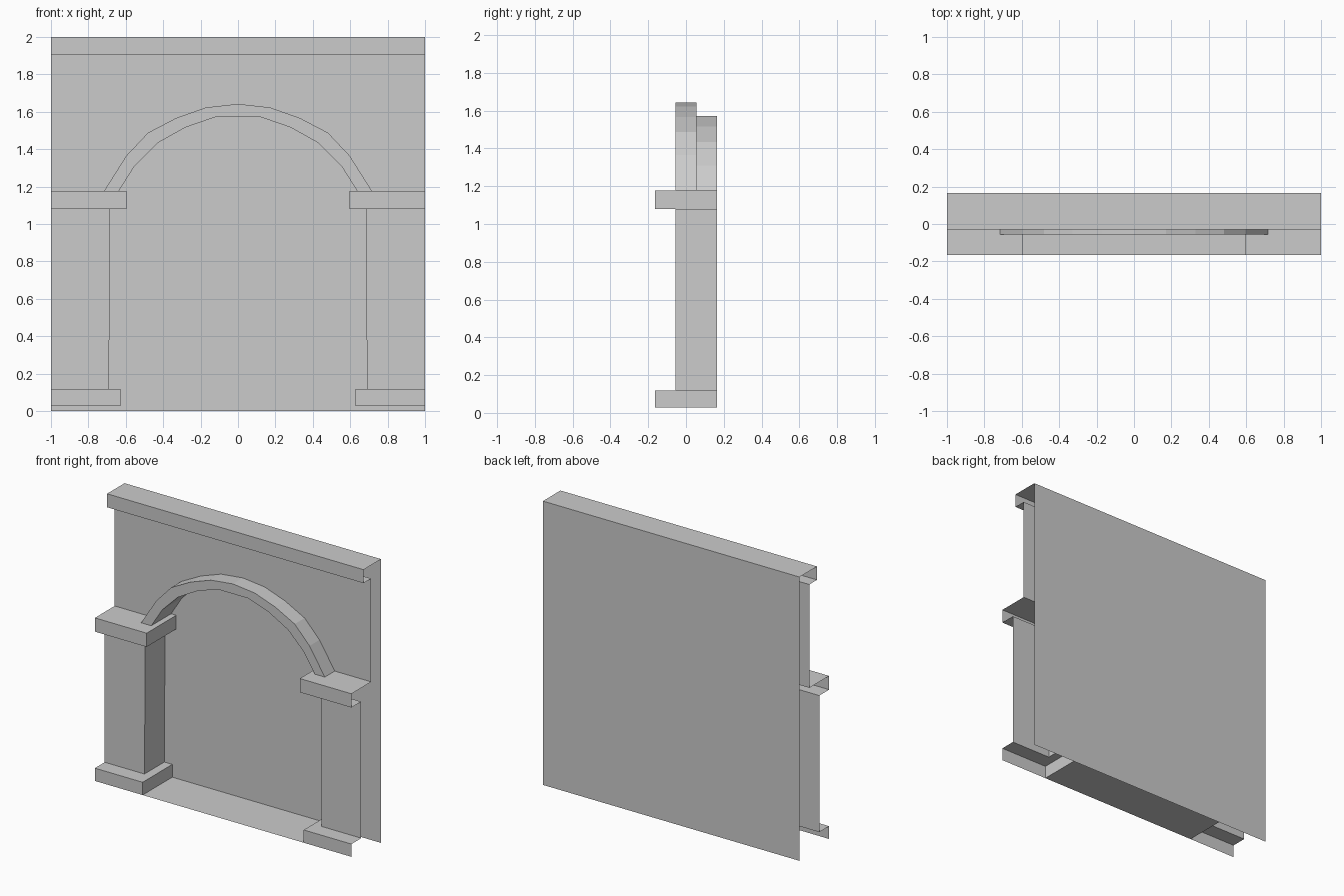
import bpy, bmesh
from mathutils import Vector

if "Cube" in bpy.data.objects:
    bpy.data.objects.remove(bpy.data.objects["Cube"])

FRONT, BACK, UP, DOWN, INWARD = (Vector(v) for v in
    ((0, -1, 0), (0, 1, 0), (0, 0, 1), (0, 0, -1), (-1, 0, 0)))
REAR_Y, WALL_Y, PIER_Y, LEDGE_Y, CORNICE_Y = 0.165, 0.055, -0.056, -0.165, -0.03
SPRING, CORNICE_Z = 1.177, 1.905


def shell(name, polys):
    """Open sheet for the right half from (points, facing) pairs, mirrored in x."""
    bm = bmesh.new()
    for pts, facing in polys:
        f = bm.faces.new([bm.verts.new(p) for p in pts])
        f.normal_update()
        if f.normal.dot(facing) < 0:
            f.normal_flip()
    bmesh.ops.remove_doubles(bm, verts=bm.verts, dist=1e-4)
    me = bpy.data.meshes.new(name)
    bm.to_mesh(me)
    bm.free()
    ob = bpy.data.objects.new(name, me)
    bpy.context.collection.objects.link(ob)
    mod = ob.modifiers.new("Mirror", 'MIRROR')
    mod.use_clip = True
    return ob


def strip(a, b, facing):
    """Quads between two matching rows of points."""
    return [((a[i], a[i + 1], b[i + 1], b[i]), facing) for i in range(len(a) - 1)]


def at_y(row, y):
    return [(x, y, z) for x, z in row]


def at_z(row, z):
    return [(x, y, z) for x, y in row]


def rect_y(x0, x1, z0, z1, y):
    return [(x0, y, z0), (x1, y, z0), (x1, y, z1), (x0, y, z1)]


def rect_z(x0, x1, y0, y1, z):
    return [(x0, y0, z), (x1, y0, z), (x1, y1, z), (x0, y1, z)]


def ledge(x, z0, z1):
    """Front face and inner return of a projecting block."""
    return [(rect_y(x, 1, z0, z1, LEDGE_Y), FRONT),
            ([(x, LEDGE_Y, z0), (x, REAR_Y, z0), (x, REAR_Y, z1), (x, LEDGE_Y, z1)], INWARD)]


def around_pier(x, pier_x):
    """Plan of a ledge wrapping round the pier."""
    return [(1, LEDGE_Y), (x, LEDGE_Y), (x, REAR_Y), (pier_x, REAR_Y),
            (pier_x, PIER_Y), (1, PIER_Y)]


# Arch half profiles, springing to crown
outer = [(0.716, SPRING), (0.597, 1.365), (0.481, 1.488), (0.33, 1.567), (0.171, 1.623), (0, 1.642)]
inner = [(0.637, SPRING), (0.553, 1.31), (0.43, 1.433), (0.282, 1.516), (0.12, 1.572), (0, 1.572)]

# Rear panel
shell("back_panel", [(rect_y(0, 1, 0, 2, REAR_Y), BACK)])

# Upper wall above the arch
low = [(1, SPRING)] + outer
high = [(x, CORNICE_Z) for x, z in low]
shell("upper_wall", strip(at_y(low, WALL_Y), at_y(high, WALL_Y), FRONT))

# Cornice
shell("cornice", [
    (rect_z(0, 1, CORNICE_Y, REAR_Y, 2), UP),
    (rect_y(0, 1, CORNICE_Z, 2, CORNICE_Y), FRONT),
    (rect_z(0, 1, CORNICE_Y, WALL_Y, CORNICE_Z), DOWN)])

# Arch moulding: face, outer top and soffit
shell("arch",
      strip(at_y(outer, PIER_Y), at_y(inner, PIER_Y), FRONT)
      + strip(at_y(outer, PIER_Y), at_y(outer, WALL_Y), UP)
      + strip(at_y(inner, PIER_Y), at_y(inner, REAR_Y), DOWN))

# Piers, tapering slightly
foot = [(0.69, REAR_Y), (0.69, PIER_Y), (1, PIER_Y)]
head = [(0.684, REAR_Y), (0.684, PIER_Y), (1, PIER_Y)]
shell("pier", strip(at_z(foot, 0.118), at_z(head, 1.08), Vector((-1, -1, 0))))

# Pier bases, open underneath
shell("pier_base", ledge(0.628, 0.028, 0.118) + [(at_z(around_pier(0.628, 0.69), 0.118), UP)])

# Imposts under the arch
impost_top = [(1, LEDGE_Y), (0.597, LEDGE_Y), (0.597, REAR_Y), (0.637, REAR_Y),
              (0.637, PIER_Y), (0.716, PIER_Y), (0.716, WALL_Y), (1, WALL_Y)]
shell("impost", ledge(0.597, 1.08, SPRING) + [
    (at_z(impost_top, SPRING), UP),
    (at_z(around_pier(0.597, 0.684), 1.08), DOWN)])

# Sill between the bases
shell("sill", [(rect_z(0, 0.628, LEDGE_Y, REAR_Y, 0.028), UP)])
